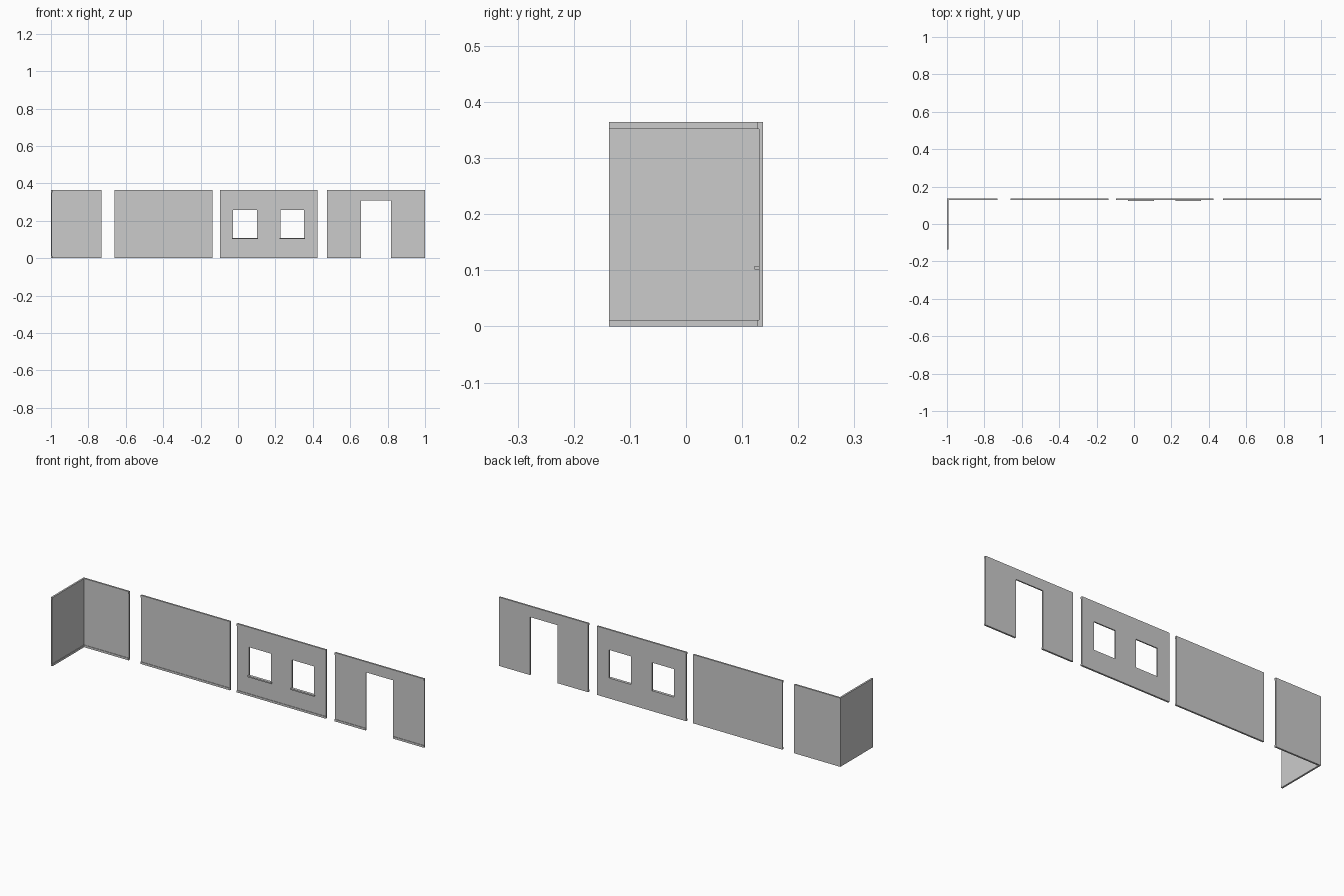
import bpy, bmesh

if "Cube" in bpy.data.objects:
    bpy.data.objects.remove(bpy.data.objects["Cube"])

BACK = 0.137          # y of the flat back of the walls
T, TRIM, H = 0.0065, 0.0027, 0.364

# wall cross-section: (depth from back, height), with skirting and top rail
PROFILE = [(0, 0), (T + TRIM, 0), (T + TRIM, 0.011), (T, 0.011),
           (T, 0.352), (T + TRIM, 0.352), (T + TRIM, H), (0, H)]


def wall(name, path):
    """Sweep the profile along path stations (x, y, inward dx, inward dy)."""
    bm = bmesh.new()
    rings = [[bm.verts.new((x + dx * d, y + dy * d, z)) for d, z in PROFILE]
             for x, y, dx, dy in path]
    n = len(PROFILE)
    for a, b in zip(rings, rings[1:]):
        for i in range(n):
            j = (i + 1) % n
            bm.faces.new((a[i], a[j], b[j], b[i]))
    bm.faces.new(rings[0])
    bm.faces.new(rings[-1])
    bmesh.ops.recalc_face_normals(bm, faces=bm.faces)
    me = bpy.data.meshes.new(name)
    bm.to_mesh(me)
    bm.free()
    ob = bpy.data.objects.new(name, me)
    bpy.context.collection.objects.link(ob)
    return ob


def straight(name, x0, x1):
    return wall(name, [(x0, BACK, 0, -1), (x1, BACK, 0, -1)])


def box(name, x0, x1, y0, y1, z0, z1):
    bpy.ops.mesh.primitive_cube_add(
        size=1, location=((x0 + x1) / 2, (y0 + y1) / 2, (z0 + z1) / 2))
    ob = bpy.context.object
    ob.name = name
    ob.dimensions = (x1 - x0, y1 - y0, z1 - z0)
    bpy.ops.object.transform_apply(location=False, rotation=False, scale=True)
    return ob


def cut(target, x0, x1, z0, z1):
    """Cut a rectangular opening through a wall."""
    cutter = box("opening_cutter", x0, x1, 0.05, 0.2, z0, z1)
    mod = target.modifiers.new("opening", 'BOOLEAN')
    mod.operation, mod.solver, mod.object = 'DIFFERENCE', 'EXACT', cutter
    bpy.context.view_layer.objects.active = target
    bpy.ops.object.modifier_apply(modifier=mod.name)
    bpy.data.objects.remove(cutter, do_unlink=True)


# corner section, mitred at the bend
wall("corner_wall", [(-1, -BACK, 1, 0), (-1, BACK, 1, -1), (-0.73, BACK, 0, -1)])

# plain section
straight("plain_wall", -0.66, -0.137)

# window section with two openings and sills
window_wall = straight("window_wall", -0.097, 0.425)
for cx in (0.038, 0.290):
    cut(window_wall, cx - 0.064, cx + 0.064, 0.108, 0.257)
    box("window_sill", cx - 0.069, cx + 0.069, 0.122, BACK - T, 0.101, 0.108)
    # sill top carried into the opening
# doorway section
door_wall = straight("door_wall", 0.477, 1.0)
cut(door_wall, 0.658, 0.818, -0.05, 0.307)
